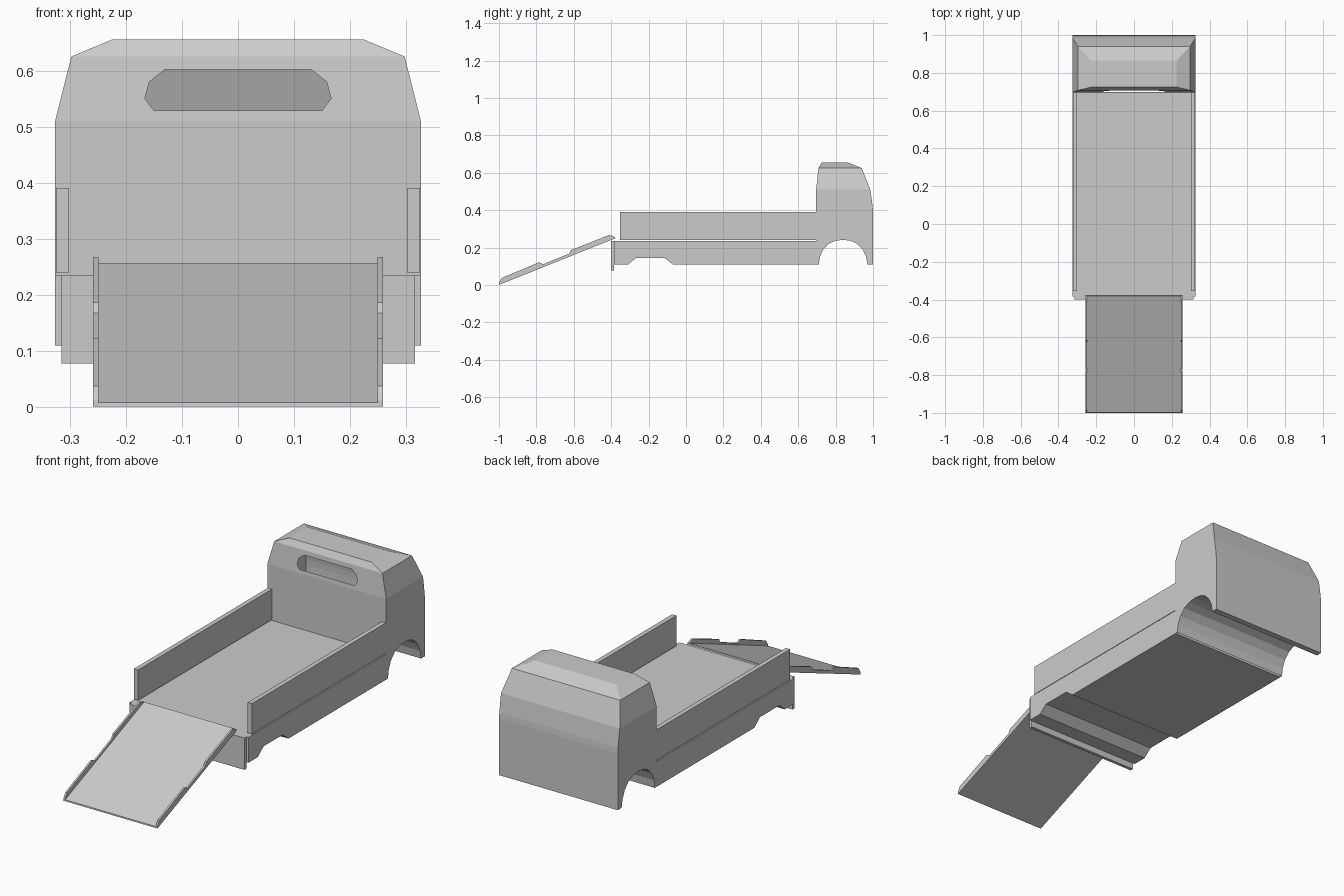
import bpy, bmesh

if "Cube" in bpy.data.objects:
    bpy.data.objects.remove(bpy.data.objects["Cube"])


def finish(bm, name):
    bmesh.ops.remove_doubles(bm, verts=bm.verts, dist=1e-5)
    bmesh.ops.recalc_face_normals(bm, faces=bm.faces)
    me = bpy.data.meshes.new(name)
    bm.to_mesh(me)
    bm.free()
    ob = bpy.data.objects.new(name, me)
    bpy.context.collection.objects.link(ob)
    return ob


def face(bm, pts):
    bm.faces.new([bm.verts.new(p) for p in pts])


def prism(name, profile, x0, x1):
    """Extrude a (y, z) profile between x0 and x1."""
    bm = bmesh.new()
    n = len(profile)
    for x in (x0, x1):
        face(bm, [(x, y, z) for y, z in profile])
    for i in range(n):
        (ya, za), (yb, zb) = profile[i], profile[(i + 1) % n]
        face(bm, [(x0, ya, za), (x1, ya, za), (x1, yb, zb), (x0, yb, zb)])
    return finish(bm, name)


def box(name, x0, x1, y0, y1, z0, z1):
    return prism(name, [(y0, z0), (y1, z0), (y1, z1), (y0, z1)], x0, x1)


# Chassis with raised rear axle notch
prism("chassis", [(-0.384, 0.236), (-0.384, 0.11), (-0.31, 0.11), (-0.265, 0.146),
                  (-0.115, 0.146), (-0.07, 0.11), (0.697, 0.11), (0.697, 0.236)], -0.326, 0.326)

# Rear bumper board
box("rear_bumper", -0.315, 0.315, -0.40, -0.384, 0.078, 0.236)

# Bed side boards
for s, side in ((-1, "left"), (1, "right")):
    box("side_board_" + side, *sorted((s * 0.301, s * 0.324)), -0.354, 0.70, 0.240, 0.391)

# Loading ramp: thin plate with stepped side rails
prism("ramp_plate", [(-1.0, 0.001), (-0.378, 0.250), (-0.380, 0.257), (-0.999, 0.008)], -0.25, 0.25)
rail = [(-1.0, 0.001), (-0.378, 0.250), (-0.380, 0.257), (-0.41, 0.268), (-0.615, 0.187),
        (-0.625, 0.168), (-0.765, 0.111), (-0.785, 0.122), (-0.985, 0.038), (-1.0, 0.012)]
for s, side in ((-1, "left"), (1, "right")):
    prism("ramp_rail_" + side, rail, *sorted((s * 0.249, s * 0.258)))

# Cab: hollow shell with a wheel tunnel and an open rear window
W, W1, W2 = 0.326, 0.297, 0.225
low = [(0.696, 0.51), (0.696, 0.11), (0.71, 0.11), (0.716, 0.15), (0.733, 0.19), (0.763, 0.221),
       (0.80, 0.237), (0.84, 0.242), (0.88, 0.237), (0.915, 0.221), (0.945, 0.19), (0.963, 0.15),
       (0.97, 0.11), (1.0, 0.11), (1.0, 0.39), (0.998, 0.42), (0.985, 0.51)]
bm = bmesh.new()
for a, b in zip(low, low[1:]):
    if a[0] == 0.696 and b[0] == 0.71:
        continue                       # open slit behind the bed
    face(bm, [(-W, *a), (W, *a), (W, *b), (-W, *b)])
mid_b, mid_f = (0.708, 0.625), (0.94, 0.625)
top_b, top_f = (0.725, 0.655), (0.865, 0.655)
back, front = low[0], low[-1]
for s in (-1, 1):
    face(bm, [(s * W, *p) for p in low])
    face(bm, [(s * W, *back), (s * W, *front), (s * W1, *mid_f), (s * W1, *mid_b)])
    face(bm, [(s * W1, *mid_b), (s * W1, *mid_f), (s * W2, *top_f), (s * W2, *top_b)])
# front slopes, roof and rear roof lip
strip = [(W, front), (W1, mid_f), (W2, top_f), (W2, top_b), (W1, mid_b)]
for (wa, a), (wb, b) in zip(strip, strip[1:]):
    face(bm, [(-wa, *a), (wa, *a), (wb, *b), (-wb, *b)])


# back wall around the window, in two halves
def wall(x, z):
    return (x, 0.696 + (z - 0.51) / 0.115 * 0.012, z)


lower = [(-0.166, 0.55), (-0.15, 0.529), (0.15, 0.529), (0.166, 0.55)]
upper = [(0.166, 0.55), (0.158, 0.58), (0.13, 0.602), (-0.13, 0.602), (-0.158, 0.58), (-0.166, 0.55)]
face(bm, [wall(*p) for p in [(-W, 0.51)] + lower + [(W, 0.51)]])
face(bm, [wall(*p) for p in [(W, 0.51)] + upper + [(-W, 0.51), (-W1, 0.625), (W1, 0.625)]])
finish(bm, "cab")
